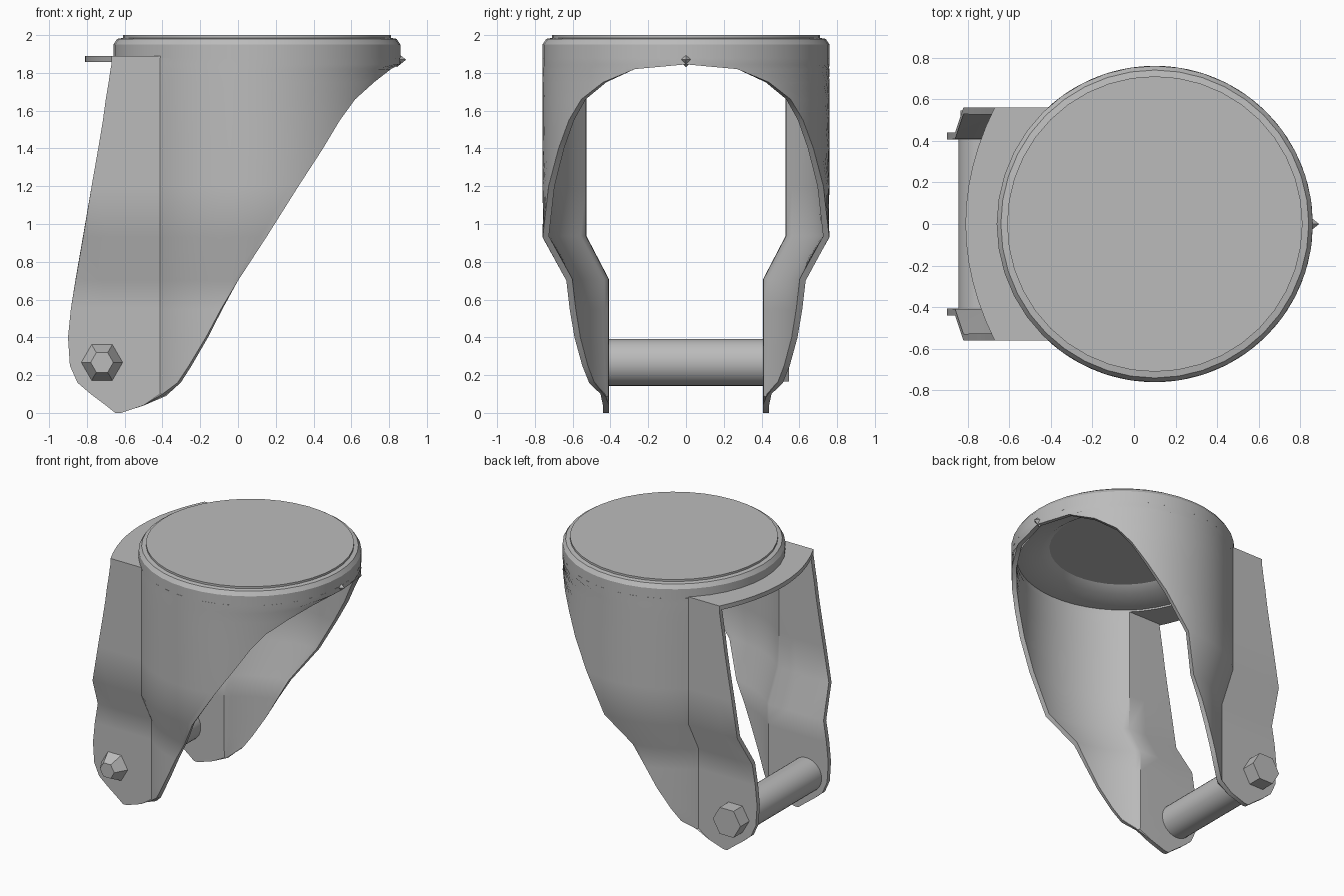
import bpy, bmesh, math
from mathutils import Matrix

cube = bpy.data.objects.get("Cube")
if cube:
    bpy.data.objects.remove(cube, do_unlink=True)

steel = bpy.data.materials.new("grey_steel")
steel.use_nodes = True
GREY = (0.5, 0.5, 0.5, 1)
steel.diffuse_color = GREY
steel.node_tree.nodes["Principled BSDF"].inputs["Base Color"].default_value = GREY

CX, R = 0.1, 0.76          # swivel head centre and radius
PLATE_Y = 0.56             # outer face of the flat leg plates
CREASE = CX - math.sqrt(R * R - PLATE_Y ** 2)
WALL = 0.033


def add_object(name, bm, thickness=0, smooth=30):
    mesh = bpy.data.meshes.new(name)
    bm.to_mesh(mesh)
    bm.free()
    mesh.materials.append(steel)
    obj = bpy.data.objects.new(name, mesh)
    bpy.context.collection.objects.link(obj)
    bpy.ops.object.select_all(action="DESELECT")
    obj.select_set(True)
    bpy.context.view_layer.objects.active = obj
    if thickness:
        mod = obj.modifiers.new("wall", "SOLIDIFY")
        mod.thickness = thickness
        mod.offset = -1
        bpy.ops.object.modifier_apply(modifier=mod.name)
    if smooth:
        bpy.ops.object.shade_smooth_by_angle(angle=math.radians(smooth))
    return obj


def grid_faces(bm, rows, flip=False):
    verts = [[bm.verts.new(p) for p in row] for row in rows]
    for low, high in zip(verts, verts[1:]):
        for j in range(len(low) - 1):
            quad = [low[j], high[j], high[j + 1], low[j + 1]]
            bm.faces.new(quad[::-1] if flip else quad)


# Fork shell: height, rear edge x, front edge x
EDGES = [
    (0, -0.65, -0.62), (0.04, -0.7, -0.5), (0.1, -0.78, -0.4),
    (0.16, -0.85, -0.32), (0.25, -0.89, -0.26), (0.4, -0.9, -0.17),
    (0.55, -0.885, -0.09), (0.7, -0.86, 0), (0.93, -0.82, 0.15),
    (1.2, -0.775, 0.32), (1.4, -0.74, 0.45), (1.55, -0.715, 0.54),
    (1.66, -0.7, 0.62), (1.75, -0.685, 0.72), (1.82, -0.675, 0.81),
    (1.845, -0.67, 0.86), (1.88, -0.67, 0.86),
]


def fork_row(z, rear, front, side):
    inset = 0.12 * min(1, max(0, (0.93 - z) / 0.23))   # joggle above the axle
    bend = min(CREASE, front)
    row = [(rear + (bend - rear) * i / 3, side * (PLATE_Y - inset), z) for i in range(4)]
    a0 = math.acos((CREASE - CX) / R)
    a1 = min(a0, math.acos(max(-1, min(1, (front - CX) / R))))
    for i in range(1, 19):
        a = a0 + (a1 - a0) * i / 18
        x = CX + R * math.cos(a) if front > CREASE else bend
        row.append((x, side * (R * math.sin(a) - inset), z))
    return row


bm = bmesh.new()
for side in (1, -1):
    grid_faces(bm, [fork_row(*e, side) for e in EDGES], flip=side < 0)
bmesh.ops.remove_doubles(bm, verts=bm.verts, dist=0.0005)
add_object("fork_shell", bm, WALL, 35)

# Swivel head: closed cap with chamfered rim and hollow underside
PROFILE = [(0, 1.94), (0.5, 1.94), (0.56, 1.9), (0.727, 1.87), (R, 1.87),
           (R, 1.95), (0.74, 1.98), (0.71, 1.985), (0.71, 2), (0, 2)]
bm = bmesh.new()
verts = [bm.verts.new((CX + r, 0, z)) for r, z in PROFILE]
edges = [bm.edges.new(pair) for pair in zip(verts, verts[1:])]
bmesh.ops.spin(bm, geom=verts + edges, cent=(CX, 0, 0), axis=(0, 0, 1),
               angle=math.tau, steps=40)
bmesh.ops.remove_doubles(bm, verts=bm.verts, dist=0.0005)
bmesh.ops.recalc_face_normals(bm, faces=bm.faces)
add_object("swivel_head", bm)

# Rear bridge: bowed shelf joining the two leg plates
bm = bmesh.new()
outer, inner = [], []
for i in range(13):
    t = i / 6 - 1
    y = PLATE_Y * t
    outer.append((-0.67 - 0.14 * (1 - t * t), y, 1.89))
    inner.append((CX + 0.04 - math.sqrt(R * R - y * y), y, 1.89))
grid_faces(bm, [inner, outer], flip=True)
bmesh.ops.recalc_face_normals(bm, faces=bm.faces)
if next(iter(bm.faces)).normal.z < 0:
    bmesh.ops.reverse_faces(bm, faces=bm.faces)
add_object("rear_bridge", bm, WALL)


# Round parts on the axle line
def axle_part(name, sides, r1, r2, y0, y1, smooth):
    bm = bmesh.new()
    turn = Matrix.Translation((-0.72, (y0 + y1) / 2, 0.267))
    turn = turn @ Matrix.Rotation(math.radians(-90), 4, "X")
    turn = turn @ Matrix.Rotation(math.radians(30), 4, "Z")
    bmesh.ops.create_cone(bm, cap_ends=True, segments=sides, radius1=r1, radius2=r2,
                          depth=y1 - y0, matrix=turn)
    add_object(name, bm, 0, smooth)


axle_part("axle", 32, 0.125, 0.125, -0.415, 0.415, 30)
axle_part("left_bolt_head", 6, 0.115, 0.115, 0.42, 0.545, 0)
axle_part("right_bolt_head", 6, 0.06, 0.115, -0.53, -0.43, 0)

# Small burr on the front lip
bm = bmesh.new()
bmesh.ops.create_cone(bm, cap_ends=True, segments=4, radius1=0.04, radius2=0, depth=0.05,
                      matrix=Matrix.Translation((0.865, 0, 1.87)) @
                      Matrix.Rotation(math.radians(90), 4, "Y"))
add_object("lip_burr", bm, 0, 0)
